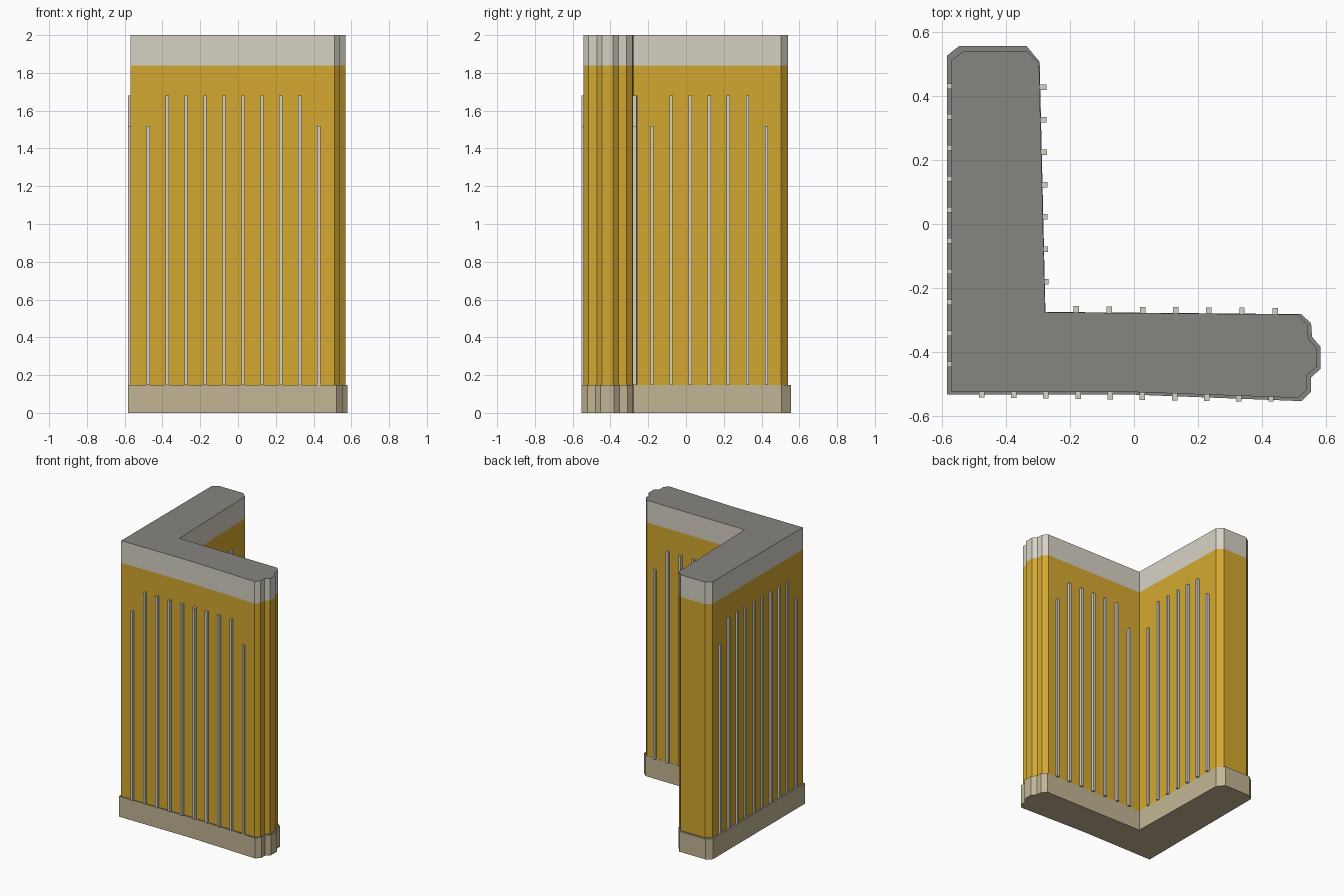
import bpy, bmesh

if "Cube" in bpy.data.objects:
    bpy.data.objects.remove(bpy.data.objects["Cube"])


def material(name, srgb):
    m = bpy.data.materials.new(name)
    lin = [((c + 0.055) / 1.055) ** 2.4 for c in srgb]
    m.diffuse_color = (*lin, 1)
    m.use_nodes = True
    m.node_tree.nodes["Principled BSDF"].inputs["Base Color"].default_value = m.diffuse_color
    return m


YELLOW = material("ochre_yellow", (0.83, 0.66, 0.19))
CREAM = material("pale_stone", (0.84, 0.82, 0.77))
TAN = material("tan_stone", (0.76, 0.71, 0.58))
GREY = material("roof_grey", (0.53, 0.52, 0.50))


def make_object(name, bm, mats):
    bmesh.ops.recalc_face_normals(bm, faces=bm.faces[:])
    # upward faces take the second colour when there is one
    if len(mats) > 1:
        for f in bm.faces:
            f.material_index = 1 if f.normal.z > 0.9 else 0
    me = bpy.data.meshes.new(name)
    bm.to_mesh(me)
    bm.free()
    for m in mats:
        me.materials.append(m)
    ob = bpy.data.objects.new(name, me)
    bpy.context.collection.objects.link(ob)
    return ob


def prism(name, outline, z0, z1, mats):
    bm = bmesh.new()
    face = bm.faces.new([bm.verts.new((x, y, z0)) for x, y in outline])
    top = bmesh.ops.extrude_face_region(bm, geom=[face], use_keep_orig=True)["geom"]
    bmesh.ops.translate(bm, vec=(0, 0, z1 - z0),
                        verts=[v for v in top if isinstance(v, bmesh.types.BMVert)])
    return make_object(name, bm, mats)


# L-shaped plans: wide plinth and the slightly slimmer tower
base_plan = [(-0.583, -0.532), (0, -0.532), (0.522, -0.552), (0.552, -0.522),
             (0.552, -0.478), (0.581, -0.452), (0.581, -0.382), (0.555, -0.352),
             (0.552, -0.31), (0.522, -0.281), (-0.276, -0.274), (-0.294, 0.505),
             (-0.335, 0.555), (-0.545, 0.555), (-0.583, 0.525)]
tower_plan = [(-0.569, -0.524), (0, -0.524), (0.511, -0.542), (0.540, -0.515),
              (0.540, -0.470), (0.569, -0.446), (0.569, -0.386), (0.544, -0.358),
              (0.541, -0.314), (0.511, -0.282), (-0.277, -0.275), (-0.296, 0.502),
              (-0.335, 0.540), (-0.530, 0.540), (-0.569, 0.510)]

prism("plinth", base_plan, 0, 0.148, [TAN, GREY])
prism("tower_body", tower_plan, 0.148, 1.84, [YELLOW])
prism("roof_band", tower_plan, 1.84, 2.0, [CREAM, GREY])


def slat_row(name, start, end, count, along_x):
    """Evenly spaced vertical bars, with the first and last one shorter."""
    bm = bmesh.new()
    for i in range(count):
        t = i / (count - 1)
        x = start[0] + (end[0] - start[0]) * t
        y = start[1] + (end[1] - start[1]) * t
        top = 1.52 if i in (0, count - 1) else 1.68
        size = (0.017, 0.026) if along_x else (0.026, 0.017)
        geom = bmesh.ops.create_cube(bm, size=1)["verts"]
        bmesh.ops.scale(bm, vec=(size[0], size[1], top - 0.148), verts=geom)
        bmesh.ops.translate(bm, vec=(x, y, (top + 0.148) / 2), verts=geom)
    make_object(name, bm, [CREAM])


# Bars on the four long walls
slat_row("front_slats", (-0.475, -0.528), (0.427, -0.541), 10, True)
slat_row("left_slats", (-0.570, -0.437), (-0.570, 0.430), 10, False)
slat_row("inner_back_slats", (-0.180, -0.269), (0.440, -0.275), 7, True)
slat_row("inner_right_slats", (-0.280, -0.180), (-0.286, 0.426), 7, False)
